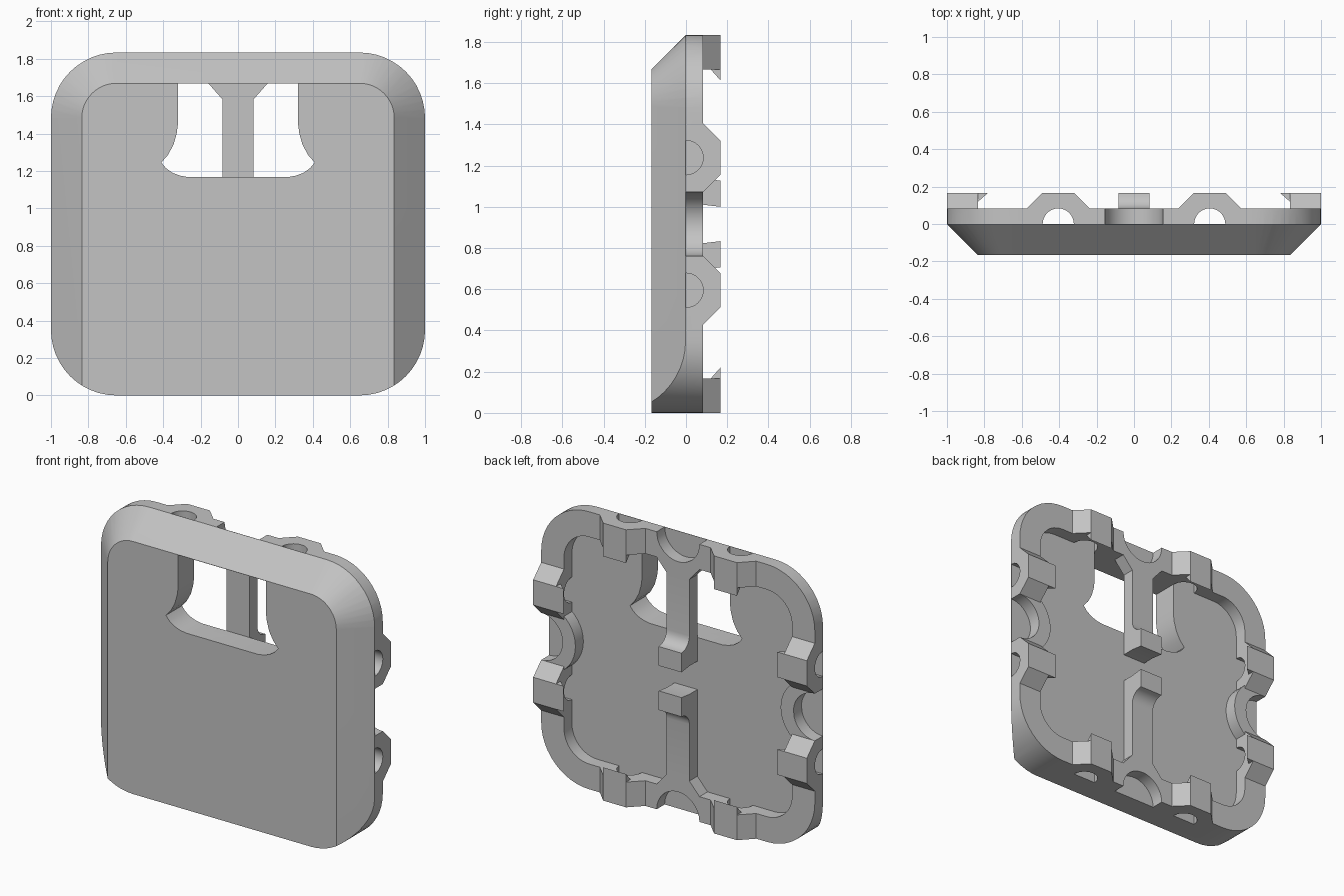
import bpy, bmesh
from math import sin, cos, pi, radians

if "Cube" in bpy.data.objects:
    bpy.data.objects.remove(bpy.data.objects["Cube"])

U = 1 / 12                 # base grid step
H = 22 * U                 # height
MID = H / 2
IN = 1 - 2 * U             # inner half width of the rim

grey = bpy.data.materials.new("plain grey")
grey.use_nodes = True
grey.diffuse_color = (0.55, 0.55, 0.55, 1)
grey.node_tree.nodes["Principled BSDF"].inputs["Base Color"].default_value = (0.55, 0.55, 0.55, 1)

# How a profile point (u, v) at extrusion depth d maps to space
PLACE = {
    "x": lambda u, v, d: (d, v, u),
    "y": lambda u, v, d: (u, d, v),
    "z": lambda u, v, d: (u, v, d),
}


def arc(cx, cy, r, a0, a1, n=12):
    steps = [radians(a0 + (a1 - a0) * i / n) for i in range(n + 1)]
    return [(cx + r * cos(a), cy + r * sin(a)) for a in steps]


def rounded(hw, z0, z1, r):
    pts = []
    for cx, cz, a in ((hw - r, z1 - r, 0), (r - hw, z1 - r, 90),
                      (r - hw, z0 + r, 180), (hw - r, z0 + r, 270)):
        pts += arc(cx, cz, r, a, a + 90)
    return pts


def loft(name, axis, ring0, d0, ring1, d1):
    bm = bmesh.new()
    a = [bm.verts.new(PLACE[axis](u, v, d0)) for u, v in ring0]
    b = [bm.verts.new(PLACE[axis](u, v, d1)) for u, v in ring1]
    n = len(a)
    bm.faces.new(a)
    bm.faces.new(b[::-1])
    for i in range(n):
        j = (i + 1) % n
        bm.faces.new((a[j], a[i], b[i], b[j]))
    bmesh.ops.recalc_face_normals(bm, faces=bm.faces)
    mesh = bpy.data.meshes.new(name)
    bm.to_mesh(mesh)
    bm.free()
    mesh.materials.append(grey)
    ob = bpy.data.objects.new(name, mesh)
    bpy.context.collection.objects.link(ob)
    return ob


def prism(name, axis, ring, d0, d1):
    return loft(name, axis, ring, d0, ring, d1)


def combine(target, tool, operation):
    mod = target.modifiers.new("combine", "BOOLEAN")
    mod.operation, mod.solver, mod.object = operation, "EXACT", tool
    bpy.context.view_layer.objects.active = target
    bpy.ops.object.modifier_apply(modifier=mod.name)
    bpy.data.objects.remove(tool)


# Rounded slab, sloped on the sides and top but square at the bottom
plate = prism("cover_plate", "y", rounded(1, 0, H, 0.35), -0.4, U)
e = 0.002
slope = loft("slope", "y", rounded(IN + e, -1, H - 2 * U + e, 0.185), -2 * U,
             rounded(1.2 + e, -1.2, H + 0.2 + e, 0.55), 0.2)
combine(plate, slope, "INTERSECT")

# Rear pocket that leaves a rim
combine(plate, prism("pocket", "y", rounded(IN, 2 * U, H - 2 * U, 0.185), 0, 0.4), "DIFFERENCE")

# Flared window through the front
half = [(0.32, H - 2 * U), (0.32, 1.46), (0.328, 1.40), (0.345, 1.34), (0.375, 1.285),
        (0.41, 1.245), (0.385, 1.215), (0.35, 1.19), (0.31, 1.175), (0.265, 1.167)]
window = half + [(-x, z) for x, z in reversed(half)]
combine(plate, prism("window", "y", window, -0.5, 0.03), "DIFFERENCE")

# Upper and lower centre bars, each with a raised end block and flared root
for s in (1, -1):
    def zz(z):
        return MID + s * (z - MID)
    fillet = arc(2 * U, 1.21, U, 270, 180, 6)
    side = [(1.75, 0), (1.01, 0), (1.01, U), (1.0, 2 * U), (1.12, 2 * U)]
    side += [(z, y) for y, z in fillet] + [(1.75, U)]
    side = [(zz(z), y) for z, y in side]
    combine(plate, prism("bar", "x", side, -U, U), "UNION")
    root = [(-0.16, 1.67), (-U, 1.583), (U, 1.583), (0.16, 1.67), (0.16, 1.75), (-0.16, 1.75)]
    combine(plate, prism("root", "y", [(x, zz(z)) for x, z in root], 0, U), "UNION")

# Curved bulges behind the side notches
for s in (1, -1):
    bulge = [(s * x, z) for x, z in arc(0.98, MID, 0.23, 90, 270, 20)]
    combine(plate, prism("bulge", "y", bulge, 0, U), "UNION")

# Clips on all four edges: arch block plus an inward hook
sides = []
for s in (1, -1):
    for t in (1, -1):
        sides.append(("x", s, 0, 1, MID + t * 0.322))
        sides.append(("z", s, MID, MID, t * 0.405))
for axis, s, base, reach, c in sides:
    block = [(c - 2 * U, U / 2), (c + 2 * U, U / 2), (c + 2 * U, U), (c + U, 2 * U),
             (c - U, 2 * U), (c - 2 * U, U)]
    outer, inner = base + s * reach, base + s * (reach - 2 * U)
    combine(plate, prism("clip", axis, block, inner, outer), "UNION")
    tip = inner - s * 0.053
    root = inner + s * 0.03
    hook = [(root, 2 * U), (tip, 2 * U), (inner, 0.12), (root, 0.12)]
    if axis == "x":
        tool = prism("hook", "z", hook, c - U, c + U)
    else:
        tool = prism("hook", "x", hook, -U + c, U + c)
    combine(plate, tool, "UNION")

# Half-round tunnels under the clips
for axis, centre, offset in (("x", MID, 0.322), ("z", 0, 0.405)):
    for t in (1, -1):
        tunnel = arc(centre + t * offset, 0, U, 0, 180, 16)
        for lo, hi in ((-1.1, 0.5 - 1.2), (0.7, 1.1)) if axis == "x" else ((-0.1, 0.3), (H - 0.3, H + 0.1)):
            combine(plate, prism("tunnel", axis, tunnel, lo, hi), "DIFFERENCE")

# Half-round notches in the middle of each edge
for cx, cz in ((1, MID), (-1, MID), (0, H), (0, 0)):
    combine(plate, prism("notch", "y", arc(cx, cz, 0.156, 0, 345, 46), 0, 0.3), "DIFFERENCE")

bpy.ops.object.select_all(action="DESELECT")
plate.select_set(True)
bpy.context.view_layer.objects.active = plate
bpy.ops.object.shade_smooth_by_angle(angle=radians(30))
